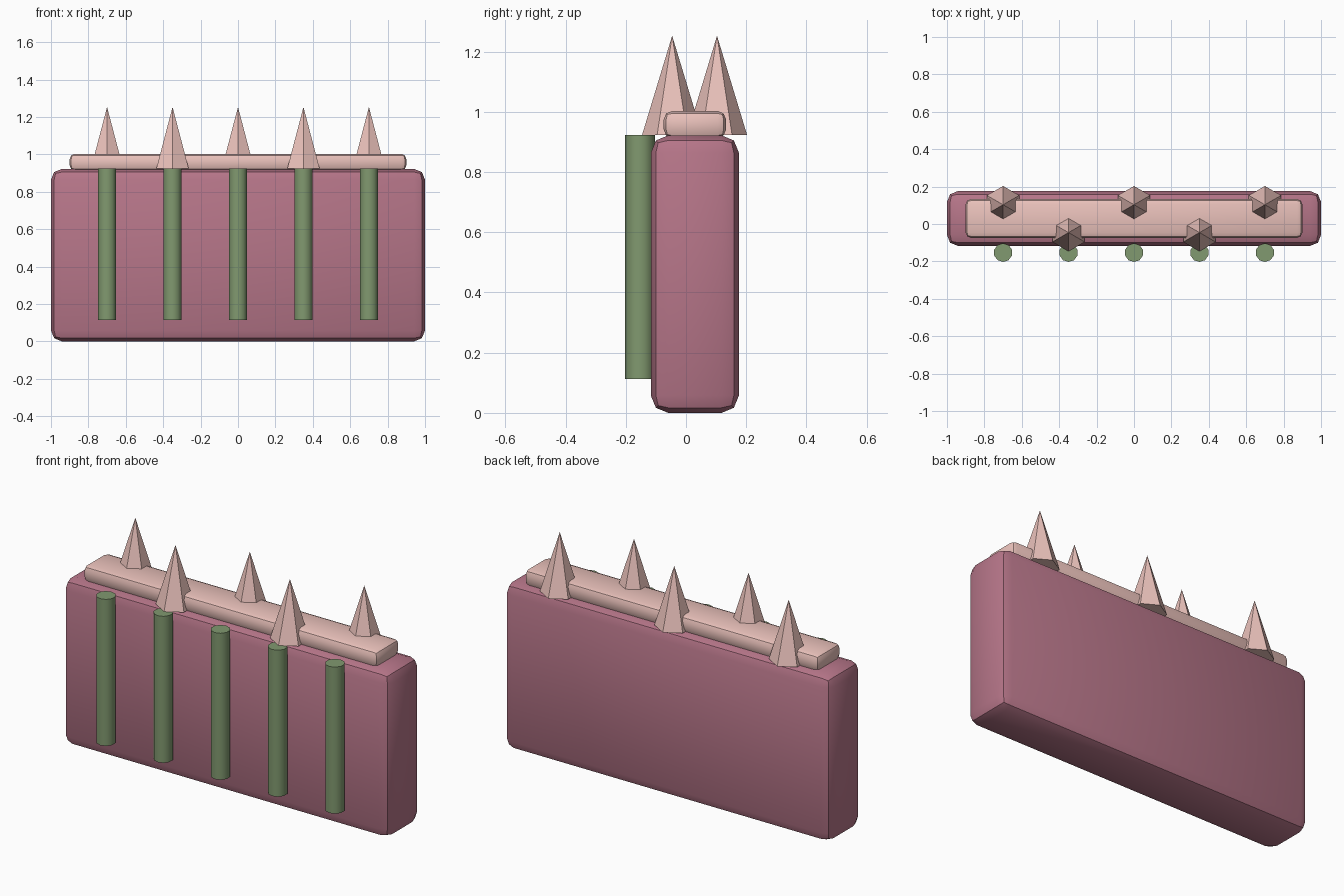
import bpy
import math

if "Cube" in bpy.data.objects:
    bpy.data.objects.remove(bpy.data.objects["Cube"])


def material(name, rgb):
    m = bpy.data.materials.new(name)
    m.diffuse_color = (*rgb, 1)
    m.use_nodes = True
    m.node_tree.nodes["Principled BSDF"].inputs["Base Color"].default_value = m.diffuse_color
    return m


ROSE = material("rose", (0.47, 0.18, 0.25))
PINK = material("pale_pink", (0.83, 0.54, 0.50))
GREEN = material("green", (0.22, 0.32, 0.16))


def finish(name, mat):
    ob = bpy.context.object
    ob.name = name
    ob.data.materials.append(mat)
    return ob


def rounded_box(name, lo, hi, bevel, mat):
    bpy.ops.mesh.primitive_cube_add(size=1, location=[(a + b) / 2 for a, b in zip(lo, hi)])
    ob = finish(name, mat)
    ob.scale = [b - a for a, b in zip(lo, hi)]
    bpy.ops.object.transform_apply(location=False, rotation=False, scale=True)
    mod = ob.modifiers.new("Bevel", 'BEVEL')
    mod.width = bevel
    mod.segments = 2
    bpy.ops.object.modifier_apply(modifier=mod.name)
    bpy.ops.object.shade_smooth_by_angle(angle=math.radians(30))


# Wall block and the strip on top of it
rounded_box("wall_body", (-1, -0.117, 0), (1, 0.176, 0.922), 0.058, ROSE)
rounded_box("top_strip", (-0.9, -0.074, 0.913), (0.9, 0.133, 1.003), 0.028, PINK)

for i in range(5):
    x = -0.7 + 0.35 * i

    # Upright bars on the front
    bpy.ops.mesh.primitive_cylinder_add(vertices=10, radius=0.05, depth=0.81,
                                        location=(x, -0.153, 0.518))
    finish(f"front_bar_{i + 1}", GREEN)
    bpy.ops.object.shade_smooth_by_angle(angle=math.radians(40))

    # Six-sided spikes, alternating back and front
    y = 0.103 if i % 2 == 0 else -0.046
    bpy.ops.mesh.primitive_cone_add(vertices=6, radius1=0.1, radius2=0, depth=0.33,
                                    location=(x, y, 1.088))
    finish(f"spike_{i + 1}", PINK)
